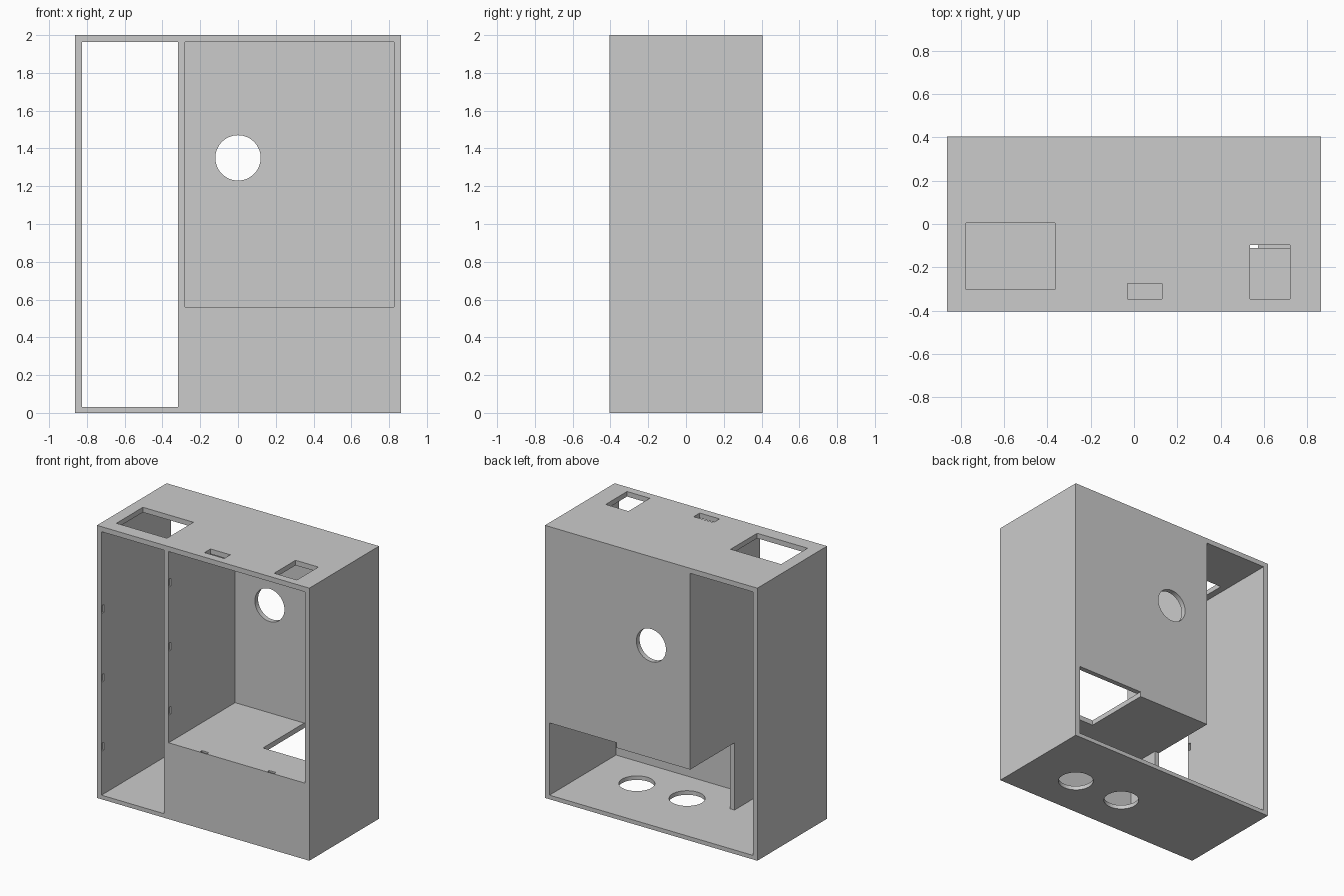
import bpy
import bmesh
from mathutils import Matrix, Vector

if "Cube" in bpy.data.objects:
    bpy.data.objects.remove(bpy.data.objects["Cube"], do_unlink=True)

# Overall size and panel thickness
HX, HY, TOP = 0.862, 0.404, 2.0
T, FLOOR = 0.037, 0.03
IX, IY, IZ = HX - T, HY - T, TOP - T
DIV_L, DIV_R = -0.317, -0.28
SHELF_TOP = 0.56
SHELF_LOW = SHELF_TOP - T
PASS_Y = -0.11
HOLE_R = 0.12

grey = bpy.data.materials.new("plain_grey")
grey.use_nodes = True
colour = (0.6, 0.6, 0.6, 1)
grey.diffuse_color = colour
grey.node_tree.nodes["Principled BSDF"].inputs["Base Color"].default_value = colour


def finish(name, bm):
    bmesh.ops.recalc_face_normals(bm, faces=bm.faces)
    mesh = bpy.data.meshes.new(name)
    bm.to_mesh(mesh)
    bm.free()
    mesh.materials.append(grey)
    obj = bpy.data.objects.new(name, mesh)
    bpy.context.collection.objects.link(obj)
    return obj


def box(name, x, y, z):
    """Box from three (low, high) ranges."""
    bm = bmesh.new()
    size = Vector((x[1] - x[0], y[1] - y[0], z[1] - z[0]))
    centre = Vector((sum(x), sum(y), sum(z))) / 2
    bmesh.ops.create_cube(bm, size=1, matrix=Matrix.Translation(centre) @ Matrix.Diagonal(size).to_4x4())
    return finish(name, bm)


def rod(name, centre, axis):
    """Round cutter along an axis."""
    bm = bmesh.new()
    turn = Vector((0, 0, 1)).rotation_difference(Vector(axis)).to_matrix().to_4x4()
    bmesh.ops.create_cone(bm, cap_ends=True, segments=64, radius1=HOLE_R, radius2=HOLE_R,
                          depth=0.3, matrix=Matrix.Translation(centre) @ turn)
    return finish(name, bm)


def prism(name, outline, low, high):
    """Flat outline in x and y, raised from low to high."""
    bm = bmesh.new()
    face = bm.faces.new([bm.verts.new((x, y, low)) for x, y in outline])
    new = bmesh.ops.extrude_face_region(bm, geom=[face])["geom"]
    bmesh.ops.translate(bm, vec=(0, 0, high - low),
                        verts=[v for v in new if isinstance(v, bmesh.types.BMVert)])
    return finish(name, bm)


def carve(panel, cutters):
    """Cut every cutter out of the panel, then discard the cutters."""
    for cutter in cutters:
        cutter.hide_render = True
        mod = panel.modifiers.new("cut", 'BOOLEAN')
        mod.operation = 'DIFFERENCE'
        mod.solver = 'EXACT'
        mod.object = cutter
    graph = bpy.context.evaluated_depsgraph_get()
    graph.update()
    mesh = bpy.data.meshes.new_from_object(panel.evaluated_get(graph))
    panel.modifiers.clear()
    panel.data = mesh
    for cutter in cutters:
        bpy.data.objects.remove(cutter, do_unlink=True)


# Shallow peg slots just behind the front edge
SLOT_Y = (-0.4, -0.377)
DEEP, HALF = 0.012, 0.028


def side_slots(x, heights):
    return [box("slot", (x - DEEP, x + DEEP), SLOT_Y, (z - HALF, z + HALF)) for z in heights]


def flat_slots(z, places):
    return [box("slot", (x - HALF, x + HALF), SLOT_Y, (z - DEEP, z + DEEP)) for x in places]


bay_pegs = (0.38, 0.885, 1.39)
room_pegs = (0.79, 1.26, 1.73)
shelf_pegs = (0.0, 0.545)

# Outer side walls
right_wall = box("right_wall", (-HX, -IX), (-HY, HY), (0, TOP))
carve(right_wall, side_slots(-IX, bay_pegs))
left_wall = box("left_wall", (IX, HX), (-HY, HY), (0, TOP))
carve(left_wall, side_slots(IX, room_pegs))

# Top panel with three rectangular openings
top_panel = box("top_panel", (-IX, IX), (-HY, HY), (IZ, TOP))
openings = [((-0.775, -0.365), (-0.303, 0.004)),
            ((-0.03, 0.13), (-0.345, -0.275)),
            ((0.535, 0.72), (-0.345, -0.097))]
carve(top_panel, [box("opening", x, y, (IZ - 0.1, TOP + 0.1)) for x, y in openings]
      + flat_slots(IZ, shelf_pegs))

# Floor with two round openings
floor_panel = box("floor_panel", (-IX, IX), (-HY, HY), (0, FLOOR))
carve(floor_panel, [rod("opening", (x, -0.08, 0), (0, 0, 1)) for x in (0.047, 0.455)])

# Divider: full depth above the shelf, front part only below it
upper_divider = box("upper_divider", (DIV_L, DIV_R), (-HY, HY), (SHELF_TOP, IZ))
carve(upper_divider, side_slots(DIV_R, room_pegs) + side_slots(DIV_L, bay_pegs[1:]))
box("lower_divider", (DIV_L, DIV_R), (-IY, PASS_Y), (FLOOR, SHELF_LOW))

# Front panel closing the lower compartment
front_panel = box("front_panel", (DIV_L, IX), (-HY, -IY), (FLOOR, SHELF_TOP))
carve(front_panel, flat_slots(SHELF_TOP, shelf_pegs) + side_slots(DIV_L, bay_pegs[:1]))

# Shelf with its back corner cut away
prism("shelf", [(DIV_L, -IY), (IX, -IY), (IX, PASS_Y), (-DIV_R, PASS_Y), (-DIV_R, HY), (DIV_L, HY)],
      SHELF_LOW, SHELF_TOP)

# Back panel with a round opening
back_panel = box("back_panel", (DIV_R, IX), (IY, HY), (SHELF_TOP, IZ))
carve(back_panel, [rod("opening", (0, HY, 1.35), (0, 1, 0))])
